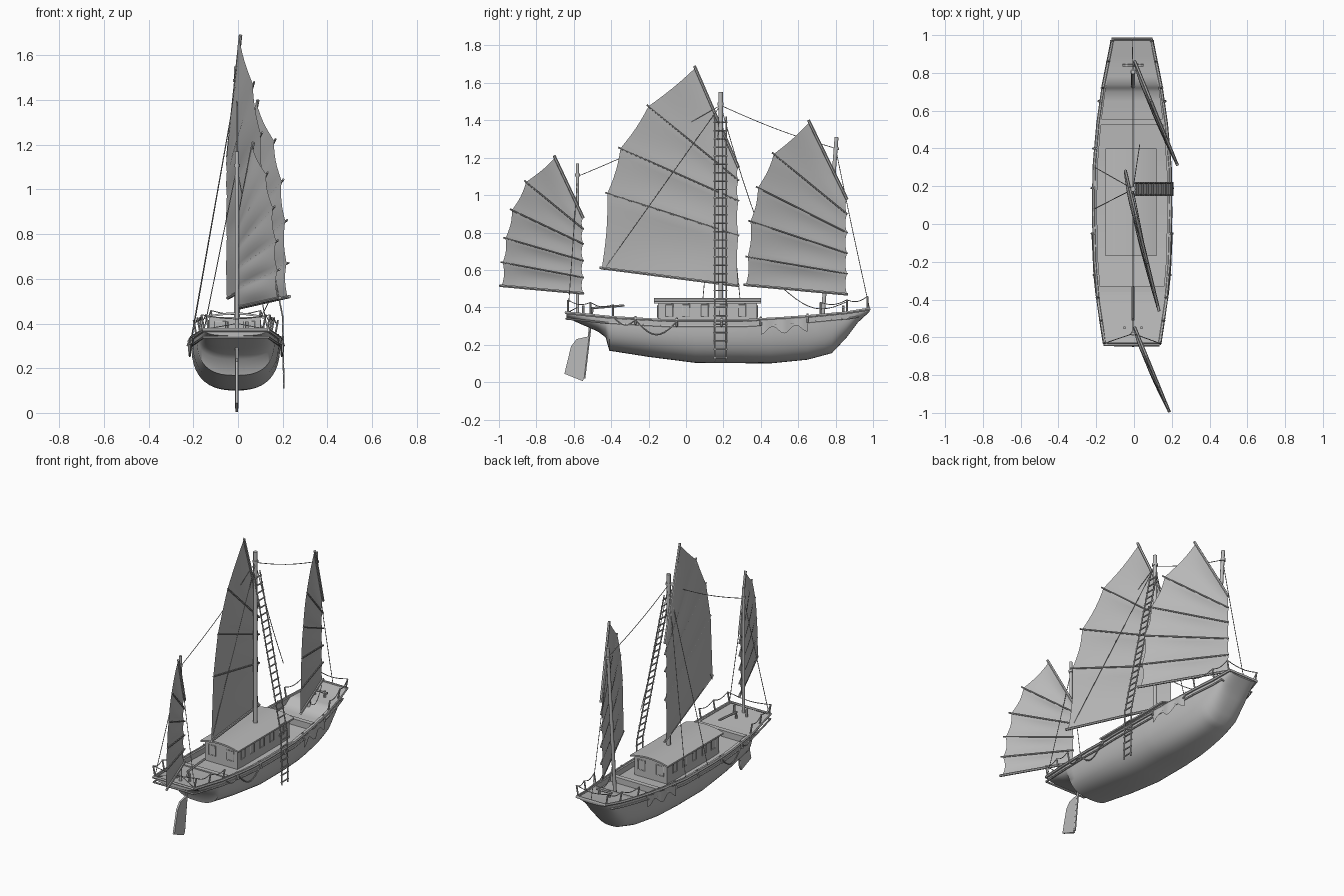
import bpy, bmesh, math
from mathutils import Vector

cube = bpy.data.objects.get("Cube")
if cube:
    bpy.data.objects.remove(cube, do_unlink=True)

grey = bpy.data.materials.new("weathered_grey")
grey.use_nodes = True
tone = (0.5, 0.5, 0.5, 1)
grey.diffuse_color = tone
grey.node_tree.nodes["Principled BSDF"].inputs["Base Color"].default_value = tone

CENTRE = -0.01    # hull centreline
MAST_X = -0.005


def add_mesh(name, mesh, smooth=None):
    obj = bpy.data.objects.new(name, mesh)
    bpy.context.collection.objects.link(obj)
    mesh.materials.clear()
    mesh.materials.append(grey)
    if smooth:
        bpy.ops.object.select_all(action="DESELECT")
        obj.select_set(True)
        bpy.context.view_layer.objects.active = obj
        bpy.ops.object.shade_smooth_by_angle(angle=math.radians(smooth))
    return obj


def grid(name, rows, smooth=40, caps=False):
    """Skin a list of equally long point rows."""
    bm = bmesh.new()
    verts = [[bm.verts.new(p) for p in row] for row in rows]
    for a, b in zip(verts, verts[1:]):
        for i in range(len(a) - 1):
            bm.faces.new((a[i], a[i + 1], b[i + 1], b[i]))
    if caps:
        for end in (verts[0], verts[-1]):
            bm.faces.new(end)
        bmesh.ops.remove_doubles(bm, verts=bm.verts, dist=0.0001)
    bmesh.ops.recalc_face_normals(bm, faces=bm.faces)
    mesh = bpy.data.meshes.new(name)
    bm.to_mesh(mesh)
    bm.free()
    return add_mesh(name, mesh, smooth)


def tube(name, paths, radius, sides=1):
    """Round bars or ropes along one or more paths, as one object."""
    curve = bpy.data.curves.new(name, "CURVE")
    curve.dimensions = "3D"
    curve.bevel_depth = radius
    curve.bevel_resolution = sides
    curve.use_fill_caps = True
    for path in paths:
        spline = curve.splines.new("POLY")
        spline.points.add(len(path) - 1)
        for point, co in zip(spline.points, path):
            point.co = (*co, 1)
    temp = bpy.data.objects.new(name, curve)
    mesh = bpy.data.meshes.new_from_object(temp)
    bpy.data.objects.remove(temp)
    return add_mesh(name, mesh, 50)


def box(name, lo, hi):
    bm = bmesh.new()
    bmesh.ops.create_cube(bm, size=1)
    for v in bm.verts:
        v.co = [a + (b - a) * (c + 0.5) for a, b, c in zip(lo, hi, v.co)]
    mesh = bpy.data.meshes.new(name)
    bm.to_mesh(mesh)
    bm.free()
    return add_mesh(name, mesh)


def sag(a, b, drop, steps=10):
    a, b = Vector(a), Vector(b)
    return [a.lerp(b, i / steps) - Vector((0, 0, drop * math.sin(math.pi * i / steps)))
            for i in range(steps + 1)]


def table(points, y):
    for (a, p), (b, q) in zip(points, points[1:]):
        if y <= b:
            return p + (q - p) * (max(y, a) - a) / (b - a)
    return points[-1][1]


# Hull lines along the length
BEAM = [(-.64, .14), (-.41, .175), (-.2, .193), (.05, .2), (.3, .197),
        (.53, .177), (.72, .15), (.86, .122), (.98, .098)]
SHEER = [(-.64, .375), (-.4, .35), (-.1, .333), (.3, .333), (.6, .35), (.86, .375), (.98, .395)]
KEEL = [(-.64, .345), (-.55, .305), (-.47, .27), (-.43, .24), (-.41, .168), (-.2, .135),
        (.05, .103), (.45, .1), (.65, .12), (.78, .155), (.86, .24), (.92, .32), (.98, .375)]
DECK = [(-.36, .004), (-.34, .035), (.7, .035), (.74, .002)]   # depth below the rail


def beam(y):
    return table(BEAM, y)


def sheer(y):
    return table(SHEER, y)


def side(s, y, out=0.0, down=0.0):
    return CENTRE + s * (beam(y) + out), y, sheer(y) - down


stations = sorted({y for y, _ in KEEL + BEAM + DECK} | {.15, .35, .82, .89, -.3, -.1, -.51})
rows = []
for y in stations:
    b, top, keel = beam(y), sheer(y), table(KEEL, y)
    deck = max(top - table(DECK, y), keel + 0.004)
    half = [(b * math.sin(a) ** .75, top - (top - keel) * math.cos(a) ** .72)
            for a in [math.pi / 2 * i / 12 for i in range(12)]]
    half += [(b, top), (b * .93, top), (b * .93, deck)]
    ring = half + [(-x, z) for x, z in reversed(half)]
    rows.append([(CENTRE + x, y, z) for x, z in ring])
grid("hull", rows, 40, caps=True)

# Rails wrapping round the hull
for name, out, down, r in (("gunwale", .004, .004, .009), ("rubbing_strake", .004, .036, .006)):
    ys = [y for y in stations if down < .01 or y < .95]
    loop = [side(1, y, out, down) for y in ys] + [side(-1, y, out, down) for y in reversed(ys)]
    tube(name, [loop + loop[:1]], r)
for name, y in (("aft_deck_beam", -.345), ("fore_deck_beam", .54)):
    w = beam(y) * .95
    box(name, (CENTRE - w, y - .015, .3), (CENTRE + w, y + .015, sheer(y) + .004))

# Cabin with crowned roof and framed openings
box("cabin_walls", (-.13, -.15, .29), (.1, .38, .43))
roof = []
for y in (-.17, .4):
    arc = [(-.015 + .135 * t / 5, y, .45 - .02 * (t / 5) ** 2) for t in range(-5, 6)]
    roof.append(arc + [(x, yy, z - .01) for x, yy, z in reversed(arc)] + arc[:1])
grid("cabin_roof", roof, 30, caps=True)


def frame(name, place, half_width, low, high):
    corners = [(-half_width, low), (half_width, low), (half_width, high), (-half_width, high)]
    path = [place(u, z) for u, z in corners]
    tube(name, [path + path[:1]], .003)


for x in (-.131, .101):
    for y in (-.09, 0, .1, .2, .3):
        frame("side_window", lambda u, z: (x, y + u, z), .02, .35, .415)
for y in (-.151, .381):
    for x in (-.08, .05):
        frame("end_window", lambda u, z: (x + u, y, z), .025, .345, .41)

# Masts: foot and head
MASTS = {"main_mast": ((MAST_X, .185, .3), (MAST_X, .185, 1.55), .013),
         "fore_mast": ((MAST_X, .73, .34), (MAST_X, .805, 1.31), .011),
         "aft_mast": ((MAST_X, -.58, .35), (MAST_X, -.58, 1.17), .009)}
for name, (foot, head, r) in MASTS.items():
    tube(name, [[foot, head]], r, 3)
    tip = Vector(head)
    tube(name + "_collar", [[tip - Vector((0, 0, .07)), tip - Vector((0, 0, .055))]], r + .004, 3)


# Battened sails: each row is luff-side y, z and the height at the straight edge
def sail(name, edge_y, edge_x, slope, battens):
    def at(y, z, off=0.0):
        return edge_x + slope * (y - edge_y) + off, y, z

    rows = []
    for k, ((y0, z0, e0), (y1, z1, e1)) in enumerate(zip(battens, battens[1:])):
        steps = 6
        for i in range(0 if k == 0 else 1, steps + 1):
            t = i / steps
            puff = math.sin(math.pi * t)
            ly = y0 + (y1 - y0) * t + .01 * puff
            lz, ez = z0 + (z1 - z0) * t, e0 + (e1 - e0) * t
            row = []
            for j in range(11):
                u = j / 10
                row.append(at(ly + (edge_y - .008 * puff - ly) * u, lz + (ez - lz) * u,
                              -.012 * puff * (.4 + math.sin(math.pi * u))))
            rows.append(row)
    grid(name, rows, 60)
    bars = []
    for y, z, e in battens:
        a, b = Vector(at(y, z, .005)), Vector(at(edge_y, e, .005))
        reach = (b - a).normalized() * .012
        bars.append([a - reach, b + reach * .3])
    tube(name + "_battens", bars[1:-1], .005)
    tube(name + "_boom_and_yard", [bars[0], bars[-1]], .008)


sail("main_sail", .28, -.05, -.24,
     [(-.45, .61, .515), (-.42, 1.01, .785), (-.35, 1.25, .97), (-.2, 1.475, 1.08), (.05, 1.68, 1.15)])
sail("fore_sail", .86, 0, -.41,
     [(.32, .52, .47), (.33, .67, .58), (.345, .86, .69), (.385, 1.04, .8), (.47, 1.22, .9), (.66, 1.39, .98)])
sail("aft_sail", -.55, 0, -.41,
     [(-.985, .515, .475), (-.98, .64, .56), (-.965, .77, .65), (-.93, .92, .74), (-.855, 1.07, .82),
      (-.7, 1.2, .88)])

# Rope ladder from the main mast over the side
drop = [(.005, 1.42), (.2, .43), (.205, .11)]
tube("ladder_ropes", [[(x, y, z) for x, z in drop] for y in (.155, .215)], .004)
rungs = []
for i in range(29):
    z = .13 + i * .045
    x = table([(a, b) for b, a in reversed(drop)], z)
    rungs.append([(x, .148, z), (x, .222, z)])
tube("ladder_rungs", rungs, .0045)

# Standing and running rigging
main_top, fore_top, aft_top = (MAST_X, .185, 1.48), (MAST_X, .8, 1.25), (MAST_X, -.58, 1.1)
tube("rigging", [
    sag(aft_top, main_top, .02), sag(main_top, fore_top, .015),
    sag(fore_top, (CENTRE, .98, .4), .01), sag(main_top, (.12, -.44, .6), 0),
    sag(main_top, side(-1, .3), 0), sag(main_top, side(-1, .08), 0),
    sag(main_top, (.03, .42, .75), .03), sag((.14, .52, .5), (MAST_X, .86, .43), .07),
    sag(aft_top, side(1, -.63), 0), sag(aft_top, side(-1, -.63), 0),
    sag((MAST_X, -.58, .4), side(1, -.63), 0), sag((MAST_X, -.58, .4), side(-1, -.63), 0),
], .0022)

# Rail posts with slack ropes between them
for deck, ys in (("bow", (.72, .86, .97)), ("stern", (-.39, -.51, -.63))):
    tops, posts = [], []
    for s in (1, -1):
        heads = []
        for y in ys:
            foot, head = Vector(side(s, y)), Vector(side(s, y, .012, -.065))
            posts.append([foot, head])
            heads.append(head)
        tops.append(heads)
    tube(deck + "_rail_posts", posts, .005)
    chain = tops[0] + tops[1][::-1]
    tube(deck + "_rail_ropes", [sag(a, b, .018) for a, b in zip(chain, chain[1:])], .0025)

# Ropes and cloth hung over both sides
for s, tag in ((1, "left"), (-1, "right")):
    tube(tag + "_side_ropes", [sag(side(s, -.27, .014, .01), side(s, -.05, .014, .01), .075),
                               sag(side(s, -.38, .012, .01), side(s, -.27, .014, .01), .03)], .004)
    tube(tag + "_side_cleats", [[side(s, y, 0, -.01), side(s, y, .018, .035)]
                                for y in (-.27, -.05, .19, .4, .65)], .006)
    cloth = []
    for i in range(17):
        y = .4 + .25 * i / 16
        hem = .055 + .02 * math.cos(i * math.pi / 4)
        cloth.append([side(s, y, .012 + .003 * math.sin(i), .01 + hem * k / 4) for k in range(5)])
    grid(tag + "_draped_cloth", cloth, 60)

# Rudder, stock, tiller and deck fittings
blade = [(-.65, .045), (-.615, .19), (-.585, .23), (-.52, .245), (-.55, .005)]
grid("rudder_blade", [[(x, y, z) for y, z in blade + blade[:1]] for x in (-.011, .001)], 30, caps=True)
tube("rudder_stock", [[(MAST_X, -.545, .02), (MAST_X, -.5, .4)]], .008)
tube("tiller", [[(MAST_X, -.51, .395), (MAST_X, -.33, .41)]], .007)
tube("bollards", [[(x, y, .33), (x, y, .41)] for x, y in ((-.04, .84), (.03, .84), (-.05, -.55), (.04, -.55))], .008)
tube("windlass", [[(-.06, .84, .4), (.05, .84, .4)]], .007)
